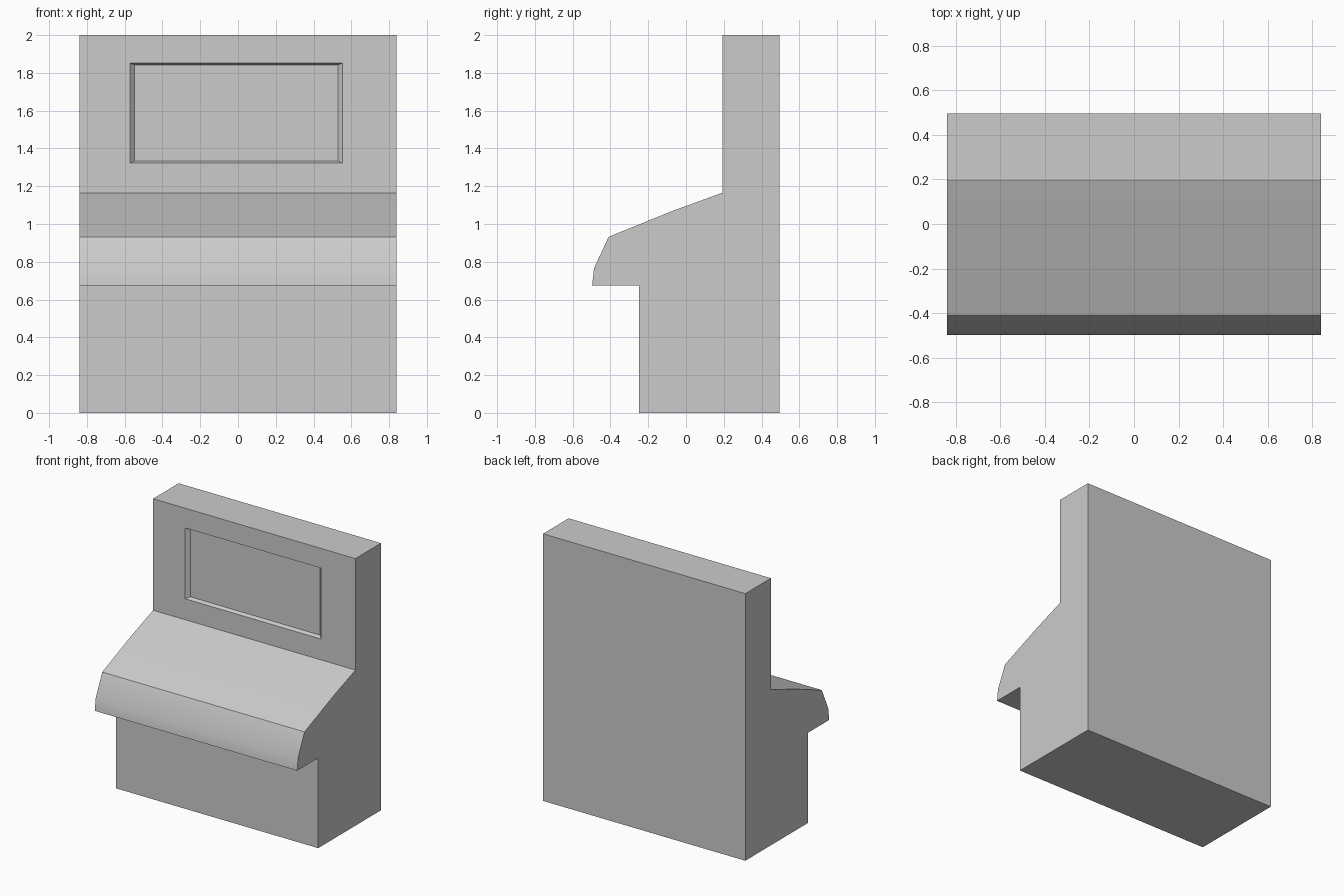
import bpy, bmesh, math
from mathutils import Vector

if "Cube" in bpy.data.objects:
    bpy.data.objects.remove(bpy.data.objects["Cube"])

HALF_W = 0.838

# Side profile (y, z) of the cabinet
PROFILE = [(-0.248, 0), (0.495, 0), (0.495, 2), (0.192, 2), (0.192, 1.165),
           (-0.07, 1.07), (-0.41, 0.932), (-0.487, 0.765), (-0.497, 0.675),
           (-0.248, 0.675)]

bm = bmesh.new()
side = bm.faces.new([bm.verts.new((-HALF_W, y, z)) for y, z in PROFILE])
ext = bmesh.ops.extrude_face_region(bm, geom=[side])
bmesh.ops.translate(bm, vec=(2 * HALF_W, 0, 0),
                    verts=[v for v in ext["geom"] if isinstance(v, bmesh.types.BMVert)])
bmesh.ops.recalc_face_normals(bm, faces=bm.faces)
bm.normal_update()

# Upright front panel that receives the recess
panel = next(f for f in bm.faces
             if f.normal.y < -0.99 and f.calc_center_median().z > 1.3)


def inset_to(face, x0, x1, z0, z1, y):
    """Inset a face and fit its rim to a given rectangle."""
    bmesh.ops.inset_region(bm, faces=[face], thickness=0.005)
    c = face.calc_center_median()
    for v in face.verts:
        v.co = Vector((x0 if v.co.x < c.x else x1, y, z0 if v.co.z < c.z else z1))


# Recessed screen: opening, then sloped walls down to the floor
inset_to(panel, -0.572, 0.554, 1.322, 1.852, 0.192)
inset_to(panel, -0.547, 0.529, 1.334, 1.842, 0.217)

mesh = bpy.data.meshes.new("cabinet_body")
bm.to_mesh(mesh)
bm.free()
cabinet = bpy.data.objects.new("cabinet_body", mesh)
bpy.context.collection.objects.link(cabinet)
bpy.context.view_layer.objects.active = cabinet
cabinet.select_set(True)
bpy.ops.object.shade_smooth_by_angle(angle=math.radians(30))
